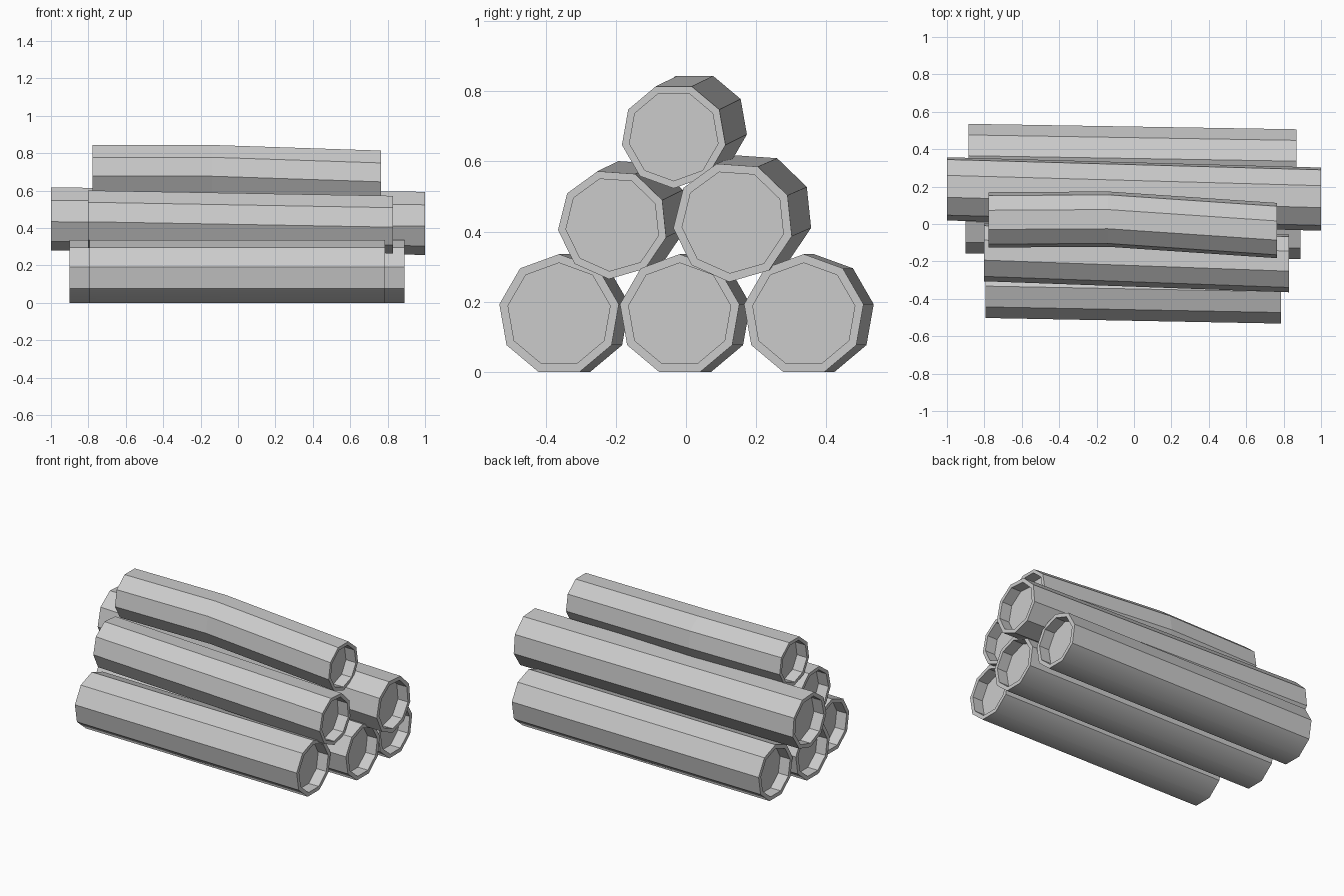
import bpy
import bmesh
from math import radians, cos, sin

if "Cube" in bpy.data.objects:
    bpy.data.objects.remove(bpy.data.objects["Cube"], do_unlink=True)

SIDES = 9
RIM = 0.855      # hollow radius relative to outer radius
DEPTH = 0.07     # depth of the end recess

grey = bpy.data.materials.new("plain_grey")
grey.use_nodes = True
GREY = (0.6, 0.6, 0.6, 1)
grey.diffuse_color = GREY
shader = grey.node_tree.nodes["Principled BSDF"]
shader.inputs["Base Color"].default_value = GREY
shader.inputs["Roughness"].default_value = 0.8


def log(name, radius, turn, path):
    """Nine-sided log along a path of (x, y, z) points, recessed at both ends."""
    bm = bmesh.new()

    def ring(center, r):
        x, y, z = center
        angles = [radians(turn + 360 * k / SIDES) for k in range(SIDES)]
        return [bm.verts.new((x, y + r * cos(a), z + r * sin(a))) for a in angles]

    (x0, y0, z0), (x1, y1, z1) = path[0], path[-1]
    rings = [ring((x0 + DEPTH, y0, z0), radius * RIM), ring(path[0], radius * RIM)]
    rings += [ring(p, radius) for p in path]
    rings += [ring(path[-1], radius * RIM), ring((x1 - DEPTH, y1, z1), radius * RIM)]

    # Skin between neighbouring rings, then close the recess floors
    for a, b in zip(rings, rings[1:]):
        for k in range(SIDES):
            n = (k + 1) % SIDES
            bm.faces.new((a[k], a[n], b[n], b[k]))
    bm.faces.new(rings[0])
    bm.faces.new(rings[-1])
    bmesh.ops.recalc_face_normals(bm, faces=bm.faces[:])

    # Crisp facets, softened only along the underside resting on the ground
    for f in bm.faces:
        f.smooth = True
    for e in bm.edges:
        a, b = (v.co for v in e.verts)
        e.smooth = max(a.z, b.z) < 0.01 and abs(a.x - b.x) > 0.5

    mesh = bpy.data.meshes.new(name)
    bm.to_mesh(mesh)
    bm.free()
    mesh.materials.append(grey)
    obj = bpy.data.objects.new(name, mesh)
    bpy.context.collection.objects.link(obj)


# Bottom row, flat side on the ground
R = 0.173
Z = R * cos(radians(20))
log("bottom_front_log", R, 90, [(-0.795, -0.332, Z), (0.785, -0.362, Z)])
log("bottom_middle_log", R, 90, [(-0.9, 0.013, Z), (0.89, -0.018, Z)])
log("bottom_back_log", R, 90, [(-0.885, 0.365, Z), (0.87, 0.336, Z)])

# Middle row, slightly rolled and sloping
log("middle_front_log", 0.157, 106, [(-0.803, -0.15, 0.45), (0.83, -0.209, 0.421)])
log("middle_back_log", 0.172, 106, [(-1, 0.19, 0.452), (1, 0.135, 0.428)])

# Top log with a gentle bend
log("top_log", 0.15, 270, [(-0.777, 0.022, 0.703), (-0.14, 0.026, 0.703), (0.765, -0.035, 0.673)])
